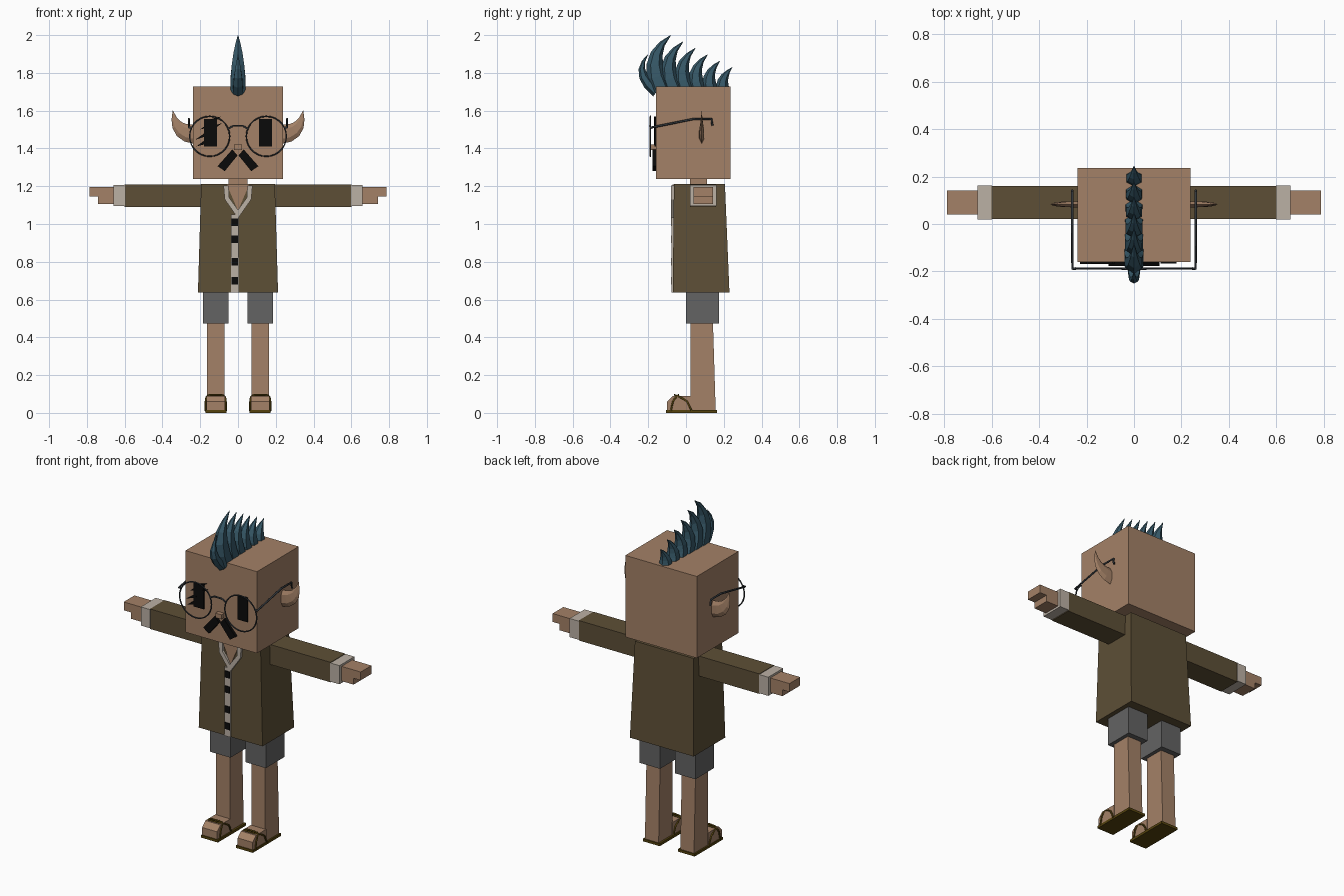
import bpy, bmesh, math
from mathutils import Vector

cube = bpy.data.objects.get("Cube")
if cube:
    bpy.data.objects.remove(cube, do_unlink=True)


def material(name, red, green, blue):
    mat = bpy.data.materials.new(name)
    mat.use_nodes = True
    colour = (red, green, blue, 1)
    mat.diffuse_color = colour
    mat.node_tree.nodes["Principled BSDF"].inputs["Base Color"].default_value = colour
    return mat


skin = material("skin", 0.37, 0.22, 0.135)
coat_cloth = material("olive brown cloth", 0.11, 0.078, 0.037)
pale_cloth = material("pale cloth", 0.5, 0.44, 0.375)
grey_cloth = material("grey cloth", 0.125, 0.125, 0.125)
hair = material("teal hair", 0.038, 0.1, 0.14)
leather = material("dark gold leather", 0.09, 0.055, 0.004)
black = material("black", 0.003, 0.003, 0.003)
metal = material("dark metal", 0.03, 0.036, 0.042)


def add_object(name, mesh, mat):
    mesh.materials.clear()
    mesh.materials.append(mat)
    part = bpy.data.objects.new(name, mesh)
    bpy.context.collection.objects.link(part)


def loft(name, rings, mat):
    """Closed skin over rings of points, capped at both ends."""
    bm = bmesh.new()
    loops = [[bm.verts.new(point) for point in ring] for ring in rings]
    for lower, upper in zip(loops, loops[1:]):
        for i in range(len(lower)):
            bm.faces.new((lower[i - 1], lower[i], upper[i], upper[i - 1]))
    bm.faces.new(loops[0])
    bm.faces.new(loops[-1])
    bmesh.ops.recalc_face_normals(bm, faces=bm.faces)
    mesh = bpy.data.meshes.new(name)
    bm.to_mesh(mesh)
    bm.free()
    add_object(name, mesh, mat)


def rectangle(x, y, z):
    return [(x[0], y[0], z), (x[1], y[0], z), (x[1], y[1], z), (x[0], y[1], z)]


def box(name, x, y, z, mat, side=1):
    x = [side * value for value in x]
    loft(name, [rectangle(x, y, height) for height in z], mat)


def plate(name, outline, y, mat, side=1):
    """Outline in x and z, given thickness along y."""
    loft(name, [[(side * x, depth, z) for x, z in outline] for depth in y], mat)


def tube(name, points, radius, mat, cyclic=False):
    curve = bpy.data.curves.new(name, 'CURVE')
    curve.dimensions = '3D'
    curve.bevel_depth = radius
    curve.bevel_resolution = 1
    curve.use_fill_caps = True
    spline = curve.splines.new('POLY')
    spline.points.add(len(points) - 1)
    for target, point in zip(spline.points, points):
        target.co = (*point, 1)
    spline.use_cyclic_u = cyclic
    path = bpy.data.objects.new(name + " path", curve)
    mesh = bpy.data.meshes.new_from_object(path)
    bpy.data.objects.remove(path)
    add_object(name, mesh, mat)


def horn(name, base, bend, tip, across, width, depth, mat):
    """Curved six-sided spike that narrows to its tip."""
    base, bend, tip, across = map(Vector, (base, bend, tip, across))
    steps = 6
    rings = []
    for i in range(steps):
        t = i / (steps - 1)
        start, end = base.lerp(bend, t), bend.lerp(tip, t)
        normal = (end - start).normalized().cross(across)
        taper = max(math.cos(t * math.pi / 2), 0.02)
        angles = [math.tau * (corner + 0.5) / 6 for corner in range(6)]
        rings.append([start.lerp(end, t) + taper * (across * width * math.cos(a)
                      + normal * depth * math.sin(a)) for a in angles])
    loft(name, rings, mat)


# Head, neck and coat
box("head", (-0.237, 0.238), (-0.16, 0.236), (1.237, 1.727), skin)
box("neck", (-0.05, 0.05), (0.02, 0.11), (1.15, 1.24), skin)
loft("coat", [rectangle((-0.212, 0.212), (-0.07, 0.23), 0.637),
              rectangle((-0.195, 0.195), (-0.064, 0.206), 1.212)], coat_cloth)

# Open neck and button band
plate("chest", [(-0.06, 1.21), (0.06, 1.21), (0, 1.07)], (-0.071, -0.06), skin)
box("button_band", (-0.038, 0.003), (-0.076, -0.06), (0.637, 1.05), pale_cloth)
for z in (1.01, 0.92, 0.8, 0.7):
    box("button", (-0.034, 0), (-0.08, -0.07), (z - 0.02, z + 0.02), black)

for side, label in ((1, "left_"), (-1, "right_")):
    # Collar
    plate(label + "collar", [(0.077, 1.205), (0.05, 1.205), (0.047, 1.14), (0, 1.075),
                             (0, 1.03), (0.07, 1.13)], (-0.079, -0.06), pale_cloth, side)

    # Arm with sleeve, cuff and stepped hand
    box(label + "sleeve", (0.18, 0.6), (0.022, 0.16), (1.09, 1.21), coat_cloth, side)
    box(label + "cuff", (0.598, 0.66), (0.02, 0.162), (1.095, 1.207), pale_cloth, side)
    box(label + "fingers", (0.65, 0.787), (0.04, 0.142), (1.145, 1.195), skin, side)
    box(label + "palm", (0.65, 0.74), (0.04, 0.142), (1.107, 1.145), skin, side)

    # Leg and shorts
    box(label + "shorts", (0.05, 0.185), (0, 0.175), (0.472, 0.65), grey_cloth, side)
    shin = (side * 0.072, side * 0.163)
    loft(label + "leg", [rectangle(shin, (0.025, 0.157), 0.014),
                         rectangle(shin, (0.025, 0.142), 0.5)], skin)

    # Foot, sole and sandal straps
    foot = [(0.03, 0.01), (-0.1, 0.01), (-0.1, 0.06), (-0.07, 0.09), (0.03, 0.09)]
    loft(label + "foot", [[(side * x, y, z) for y, z in foot] for x in (0.068, 0.168)], skin)
    box(label + "sole", (0.06, 0.172), (-0.105, 0.163), (0, 0.015), leather, side)
    middle = side * 0.118
    for start, reach in ((0.03, -0.09), (-0.08, 0.04)):
        strap = []
        for i in range(13):
            a = math.pi * i / 12
            rise = max(math.sin(a), 0)
            bow = math.copysign(abs(math.cos(a)) ** 0.3, math.cos(a))
            strap.append((middle + 0.054 * bow, start + reach * rise, 0.01 + 0.085 * rise ** 0.4))
        tube(label + "strap", strap, 0.005, leather)

    # Pointed ear
    horn(label + "ear", (side * 0.23, 0.083, 1.475), (side * 0.335, 0.083, 1.48),
         (side * 0.345, 0.083, 1.6), (0, 1, 0), 0.015, 0.05, skin)

    # Eye and moustache half
    box(label + "eye", (0.112, 0.18), (-0.167, -0.158), (1.41, 1.556), black, side)
    plate(label + "moustache", [(0.03, 1.395), (0.003, 1.363), (0.07, 1.28), (0.108, 1.306)],
          (-0.177, -0.16), black, side)

    # Round lens rim and temple arm
    angles = [math.tau * i / 28 for i in range(28)]
    tube(label + "lens_rim", [(side * 0.15 + 0.106 * math.cos(a), -0.188, 1.464 + 0.106 * math.sin(a))
                              for a in angles], 0.004, metal, cyclic=True)
    hinge = side * 0.26
    tube(label + "temple", [(side * 0.245, -0.188, 1.51), (hinge, -0.188, 1.51), (hinge, 0.04, 1.556),
                            (hinge, 0.135, 1.556), (hinge, 0.14, 1.52)], 0.006, metal)

tube("bridge", [(-0.052, -0.188, 1.505), (-0.025, -0.19, 1.52), (0.025, -0.19, 1.52),
                (0.052, -0.188, 1.505)], 0.005, metal)
box("nose", (-0.02, 0.02), (-0.187, -0.155), (1.393, 1.42), skin)

# Jagged scars across the right eye
jag = [(-1, 0), (-0.2, -1), (-0.1, -0.4), (1, 0), (0.2, 1), (0.1, 0.4)]
for i in (-1, 0, 1):
    centre = Vector((-0.155 + 0.01 * i, 1.49 + 0.045 * i))
    along = Vector((0.85, 0.53)) * (0.085 - 0.02 * abs(i))
    thick = Vector((-0.53, 0.85)) * 0.016
    plate("scar", [centre + along * u + thick * v for u, v in jag], (-0.169, -0.16), black)

# Crest of curved spikes, shrinking towards the back
right = (1, 0, 0)
horn("front_hair_spike", (0, -0.155, 1.7), (0, -0.285, 1.8), (0, -0.2, 1.9), right, 0.03, 0.03, hair)
for i in range(6):
    y = -0.13 + 0.065 * i
    horn("hair_spike", (0, y, 1.71), (0, y - 0.09 + 0.015 * i, 1.89 - 0.024 * i),
         (0, y + 0.05, 2 - 0.034 * i), right, 0.047 - 0.002 * i, 0.055 - 0.004 * i, hair)
